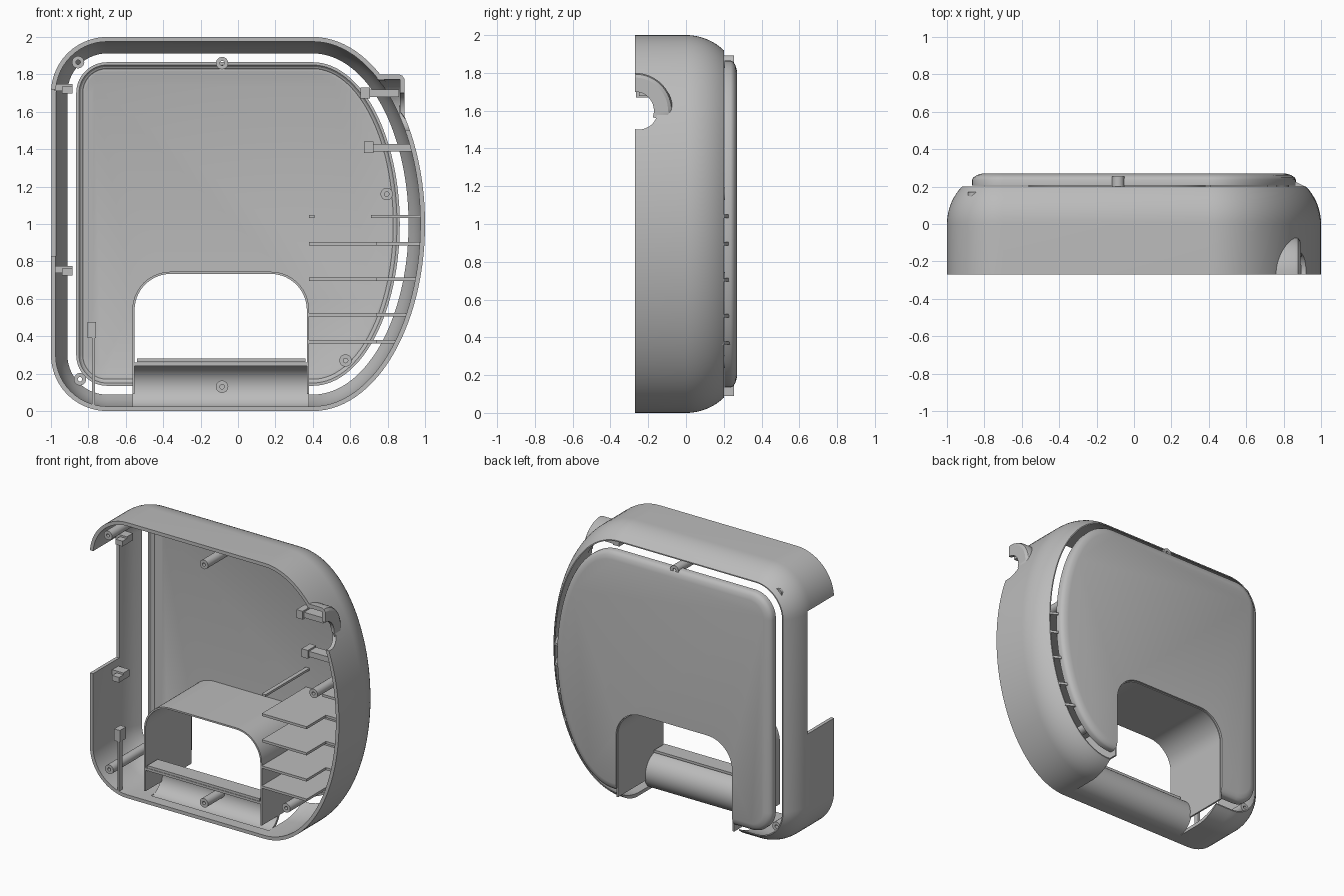
import bpy, bmesh
from math import sin, cos, pi, sqrt, radians

old = bpy.data.objects.get("Cube")
if old:
    bpy.data.objects.remove(old)

grey = bpy.data.materials.new("plain grey")
grey.use_nodes = True
grey.diffuse_color = (0.5, 0.5, 0.5, 1)
grey.node_tree.nodes["Principled BSDF"].inputs["Base Color"].default_value = (0.5, 0.5, 0.5, 1)

FRONT, BACK = -0.27, 0.235


def finish(name, bm):
    bmesh.ops.recalc_face_normals(bm, faces=bm.faces)
    mesh = bpy.data.meshes.new(name)
    bm.to_mesh(mesh)
    bm.free()
    mesh.materials.append(grey)
    ob = bpy.data.objects.new(name, mesh)
    bpy.context.collection.objects.link(ob)
    return ob


def loft(name, rings, wrap=False, caps=True):
    """Bridge equal closed loops of points, capped or joined end to start."""
    bm = bmesh.new()
    loops = [[bm.verts.new(p) for p in ring] for ring in rings]
    n = len(loops[0])
    pairs = list(zip(loops, loops[1:])) + ([(loops[-1], loops[0])] if wrap else [])
    for a, b in pairs:
        for i in range(n):
            j = (i + 1) % n
            bm.faces.new((a[i], a[j], b[j], b[i]))
    if caps and not wrap:
        bm.faces.new(loops[0])
        bm.faces.new(loops[-1])
    return finish(name, bm)


def prism(name, pts, lo, hi, axis):
    """Extrude a flat outline along x, y or z."""
    place = {"x": lambda p, t: (t, p[0], p[1]),
             "y": lambda p, t: (p[0], t, p[1]),
             "z": lambda p, t: (p[0], p[1], t)}[axis]
    return loft(name, [[place(p, t) for p in pts] for t in (lo, hi)])


def box(name, x0, x1, y0, y1, z0, z1):
    return prism(name, [(x0, z0), (x1, z0), (x1, z1), (x0, z1)], y0, y1, "y")


def arc(cx, cy, rx, ry, a0, a1, n):
    angles = [radians(a0 + (a1 - a0) * i / n) for i in range(n + 1)]
    return [(cx + rx * cos(a), cy + ry * sin(a)) for a in angles]


def cut(ob, *cutters):
    bpy.context.view_layer.objects.active = ob
    for c in cutters:
        c.hide_render = True
        mod = ob.modifiers.new("cut", "BOOLEAN")
        mod.operation, mod.solver, mod.object = "DIFFERENCE", "EXACT", c
        bpy.ops.object.modifier_apply(modifier=mod.name)
        bpy.data.objects.remove(c)


def outline(inset):
    """Body outline: rounded corners on one side, half an ellipse on the other."""
    r = 0.3 - inset
    return (arc(0.4, 1, 0.6 - inset, 1 - inset, -90, 90, 56)
            + arc(-0.7, 1.7, r, r, 90, 180, 14) + arc(-0.7, 0.3, r, r, 180, 270, 14))


def bulge_x(z, inset):
    return 0.4 + (0.6 - inset) * sqrt(max(0, 1 - ((z - 1) / (1 - inset)) ** 2))


def body_rings(profile):
    return [[(x, y, z) for x, z in outline(inset)] for inset, y in profile]


# Outer shell: straight wall that rounds inwards towards the back
R = 0.29
curve = [(R - sqrt(R * R - y * y), y) for y in [0.02 * i for i in range(11)]]
inner = [(0.088, 0.2), (0.06, 0.15), (0.042, 0.1), (0.03, 0.05), (0.025, 0), (0.025, FRONT)]
shell = loft("shell", body_rings([(0, FRONT)] + curve + inner), wrap=True)
cut(shell,
    box("side_cutter", -1.1, -0.85, -0.4, 0.03, 0.83, 1.72),
    box("bottom_cutter", -0.565, 0.38, -0.19, 0.4, -0.1, 0.3),
    prism("port_cutter", arc(-0.25, 1.6, 0.1, 0.1, 0, 350, 35), 0.75, 1.1, "x"),
    prism("hood_cutter", arc(FRONT, 1.6, 0.17, 0.17, 0, 350, 35), 0.6, 0.86, "x"))


# Archway through the case
def arch(inset, bottom):
    r = 0.205 - inset
    return ([(0.38 - inset, bottom)] + arc(0.175, 0.54, r, r, 0, 90, 14)
            + arc(-0.36, 0.54, r, r, 90, 180, 14) + [(-0.565 + inset, bottom)])


archway = prism("archway", arch(0, 0.09) + arch(0.012, 0.09)[::-1], FRONT, 0.255, "y")

# Back plate: shallow dished cover with softened edge
plate = loft("back_plate", body_rings([
    (0.17, 0.228), (0.15, 0.205), (0.135, 0.205), (0.135, 0.237), (0.142, 0.25),
    (0.16, 0.262), (0.19, 0.27)]))
dish = loft("dish_cutter", body_rings([(0.16, 0.19), (0.16, 0.22), (0.22, 0.24)]))
cut(plate, dish, prism("arch_cutter", arch(0.006, -0.2), 0.1, 0.4, "y"))

# Rounded trough below the archway, open to the front
trough = ([(FRONT, 0)] + arc(-0.19, 0.13, 0.13, 0.13, -90, 90, 24) + [(FRONT, 0.26)]
          + [(FRONT, 0.242)] + arc(-0.19, 0.13, 0.112, 0.112, 90, -90, 24) + [(FRONT, 0.018)])
prism("trough", trough, -0.565, 0.38, "x")
box("trough_lip", -0.54, 0.36, FRONT, -0.15, 0.262, 0.28)

# Hood over the side port, following the bulge of the shell
sections = []
for i in range(23):
    a = radians(5 * i)
    start = bulge_x(1.6 + 0.2 * cos(a), 0.015)
    profile = [(0.6, 0.2), (0.86, 0.2), (0.878, 0.193), (0.89, 0.175), (0.89, 0.1),
               (0.865, 0.1), (0.865, 0.172), (0.6, 0.172)]
    sections.append([(max(x, start + 0.0005 * k), FRONT + r * sin(a), 1.6 + r * cos(a))
                     for k, (x, r) in enumerate(profile)])
loft("port_hood", sections)


# Hollow screw posts
def post(name, x, z, y1):
    rings = [[(px, y, pz) for px, pz in arc(x, z, r, r, 0, 345, 23)]
             for r, y in ((0.033, FRONT), (0.033, y1), (0.012, y1), (0.012, FRONT))]
    return loft(name, rings, wrap=True)


for name, x, z, y1 in (("top_left_corner", -0.855, 1.865, 0.17), ("top_middle", -0.085, 1.86, 0.255),
                       ("side", 0.795, 1.16, 0.24), ("lower_side", 0.575, 0.27, 0.24),
                       ("bottom_corner", -0.845, 0.17, 0.17), ("bottom_middle", -0.085, 0.13, -0.075)):
    post(name + "_post", x, z, y1)

# Stepped ribs between the archway and the bulging side
for i, z in enumerate((0.37, 0.515, 0.705, 0.895, 1.04)):
    end = bulge_x(z, 0.025)
    back = [(end, -0.05), (end, 0.08), (end - 0.06, 0.2), (end - 0.13, BACK)]
    if z < 1:
        pts = [(0.38, FRONT), (0.74, FRONT), (0.74, -0.05)] + back + [(0.38, BACK)]
    else:
        pts = [(0.71, -0.05)] + back + [(0.71, BACK)]
    prism("rib_%d" % (i + 1), pts, z - 0.009, z + 0.009, "z")
box("long_rod", 0.38, 0.41, FRONT, BACK, 1.032, 1.048)

# Clips on the straight side
for name, y, z in (("upper", -0.06, 1.73), ("lower", -0.1, 0.757)):
    box(name + "_clip_arm", -0.98, -0.885, y + 0.05, y + 0.12, z - 0.018, z + 0.018)
    box(name + "_clip_block", -0.94, -0.885, y, y + 0.12, z - 0.033, z + 0.005)

# Clips on the bulging side
for name, x, y, z in (("upper", 0.655, -0.25, 1.7), ("middle", 0.675, -0.22, 1.41)):
    end = 0.86 if z > 1.6 else bulge_x(z, 0.02)
    box(name + "_arm", x, end, y, y + 0.08, z - 0.022, z + 0.018)
    box(name + "_arm_block", x, x + 0.05, y - 0.015, y + 0.08, z - 0.03, z + 0.03)

# Upright strip with its catch
box("upright_strip", -0.78, -0.765, FRONT, -0.23, 0.02, 0.46)
box("upright_catch", -0.805, -0.76, FRONT, -0.2, 0.39, 0.475)

# Smooth the curved parts, keeping edges sharp
bpy.ops.object.select_all(action="DESELECT")
for ob in bpy.context.scene.objects:
    if ob.type == "MESH" and grey.name in ob.data.materials:
        ob.select_set(True)
        bpy.context.view_layer.objects.active = ob
bpy.ops.object.shade_smooth_by_angle(angle=radians(32))
